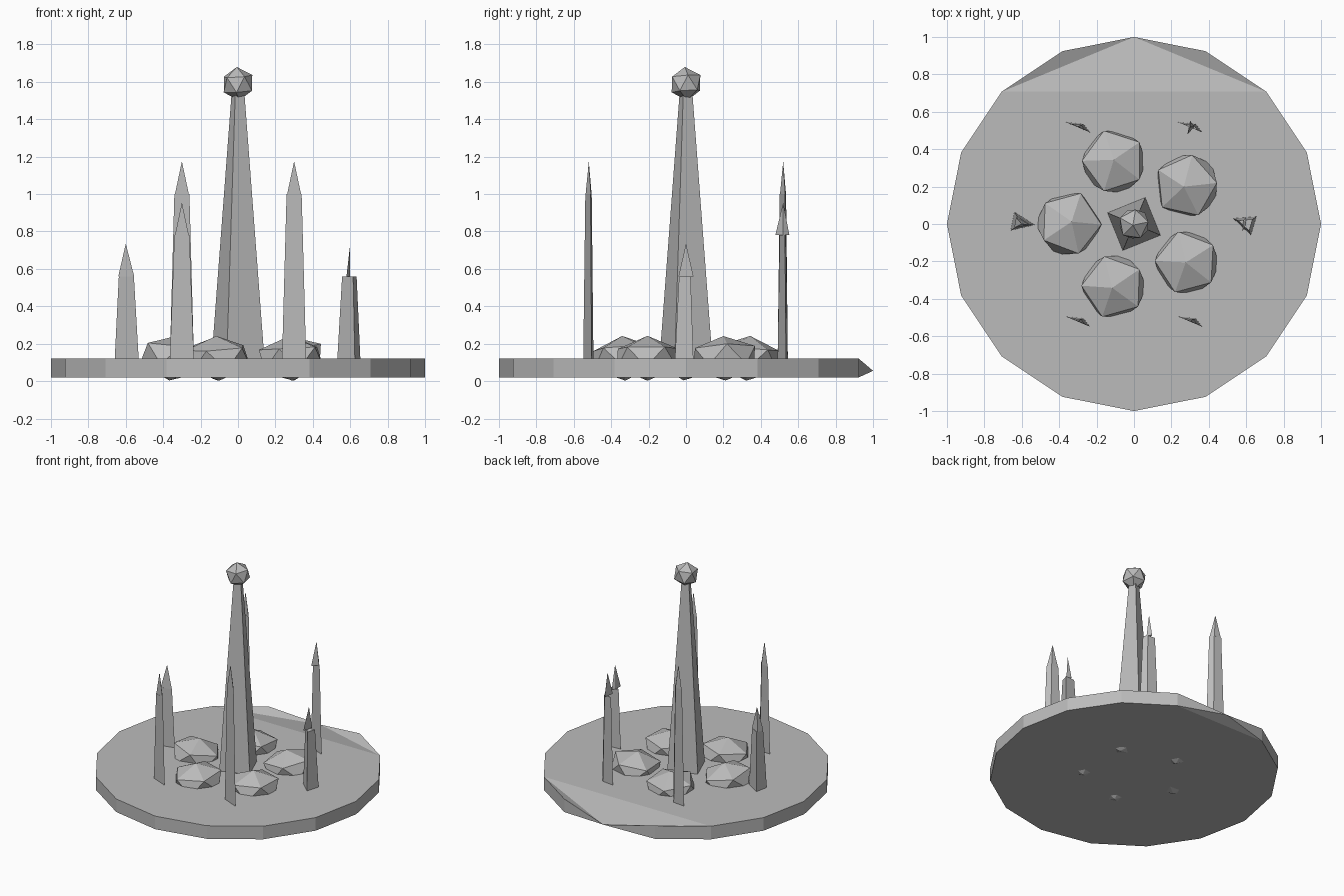
import bpy, bmesh, math
from mathutils import Matrix, Vector

if "Cube" in bpy.data.objects:
    bpy.data.objects.remove(bpy.data.objects["Cube"])

stone_grey = bpy.data.materials.new("stone_grey")
stone_grey.diffuse_color = (0.5, 0.5, 0.5, 1)
stone_grey.use_nodes = True
stone_grey.node_tree.nodes["Principled BSDF"].inputs["Base Color"].default_value = stone_grey.diffuse_color


def finish(bm, name):
    bmesh.ops.recalc_face_normals(bm, faces=bm.faces)
    mesh = bpy.data.meshes.new(name)
    bm.to_mesh(mesh)
    bm.free()
    mesh.materials.append(stone_grey)
    obj = bpy.data.objects.new(name, mesh)
    bpy.context.collection.objects.link(obj)
    return obj


def polar(radius, degrees, z=0.0):
    a = math.radians(degrees)
    return Vector((radius * math.cos(a), radius * math.sin(a), z))


def loft(name, lower, upper):
    """Closed solid between two rings, or a ring and a single apex."""
    bm = bmesh.new()
    low = [bm.verts.new(p) for p in lower]
    up = [bm.verts.new(p) for p in upper]
    n = len(low)
    bm.faces.new(low[::-1])
    if len(up) > 1:
        bm.faces.new(up)
    for i in range(n):
        j = (i + 1) % n
        if len(up) == 1:
            bm.faces.new((low[i], low[j], up[0]))
        else:
            bm.faces.new((low[i], low[j], up[j]))
            bm.faces.new((low[i], up[j], up[i]))
    return finish(bm, name)


def gem(name, centre, radius, height, phase, tilt=(0, 0)):
    """Twenty-sided stone, squashed, turned and slightly tilted."""
    bm = bmesh.new()
    bmesh.ops.create_icosphere(bm, subdivisions=1, radius=1)
    # turn one vertex of the upper ring to the requested direction
    ring = next(v for v in bm.verts if 0.2 < v.co.z < 0.8)
    turn = math.radians(phase) - math.atan2(ring.co.y, ring.co.x)
    m = (Matrix.Translation(centre)
         @ Matrix.Rotation(math.radians(tilt[0]), 4, 'X')
         @ Matrix.Rotation(math.radians(tilt[1]), 4, 'Y')
         @ Matrix.Diagonal((radius, radius, height, 1))
         @ Matrix.Rotation(turn, 4, 'Z'))
    bmesh.ops.transform(bm, matrix=m, verts=bm.verts)
    return finish(bm, name)


# Platform: sixteen-sided disc whose rear corner is pinched to one low point
bm = bmesh.new()
steps = [90 + 22.5 * i for i in range(1, 16)]
top = [bm.verts.new(polar(1, a, 0.12)) for a in steps]
bottom = [bm.verts.new(polar(1, a, 0.02)) for a in steps]
rear = bm.verts.new((0, 1, 0.055))
for i in range(14):
    bm.faces.new((top[i], bottom[i], bottom[i + 1], top[i + 1]))
bm.faces.new(top[1:14])
bm.faces.new(bottom[::-1])
bm.faces.new((rear, top[1], top[13]))
for a, b in ((top[0], top[1]), (top[13], top[14]),
             (top[0], bottom[0]), (top[14], bottom[14]),
             (bottom[0], bottom[14])):
    bm.faces.new((rear, a, b))
finish(bm, "platform")

# Central tower and the crystal on it
loft("tower",
     [polar(0.155, 67 + 90 * i, 0.1) for i in range(4)],
     [polar(0.038, 67 + 90 * i, 1.53) for i in range(4)])
gem("tower_crystal", (0, 0, 1.59), 0.09, 0.09, 10, (4, -4))

# Ring of low rocks around the tower
rocks = [(36, 78, (3, -8)), (108, 36, (-5, 0)), (180, 70, (-6, 8)),
         (252, 178, (4, -4)), (324, 33, (0, -3))]
for i, (angle, phase, tilt) in enumerate(rocks):
    gem(f"rock_{i + 1}", polar(0.35, angle, 0.122), 0.19, 0.12, phase, tilt)

# Six three-sided spires in three heights: angle, shaft section, tip section
blade = [(-0.065, 0.025), (0.065, -0.03), (0.03, 0.015)]
blade_tip = [(-0.037, 0.015), (0.037, -0.017), (0.018, 0.011)]
spires = [
    (0, [(-0.07, 0.03), (0.055, 0.04), (0.025, -0.06)],
     [(-0.02, -0.04), (0.0, 0.04), (-0.015, 0.02)]),
    (60, blade, [(-0.015, -0.042), (0.0, 0.033), (0.022, 0.0)]),
    (120, blade, blade_tip),
    (180, [(-0.04, 0.065), (-0.06, -0.035), (0.07, -0.005)],
     [(-0.03, 0.035), (-0.04, -0.02), (0.045, -0.005)]),
    (240, blade, blade_tip),
    (300, blade, blade_tip),
]
for i, (angle, section, tip) in enumerate(spires):
    base = polar(0.6, angle)
    z = 0.56 + 0.22 * (i % 3)
    loft(f"spire_shaft_{i + 1}",
         [base + Vector((x, y, 0.1)) for x, y in section],
         [base + Vector((x * 0.62, y * 0.62, z)) for x, y in section])
    loft(f"spire_tip_{i + 1}",
         [base + Vector((x, y, z)) for x, y in tip],
         [base + Vector((0, 0, z + 0.175))])
